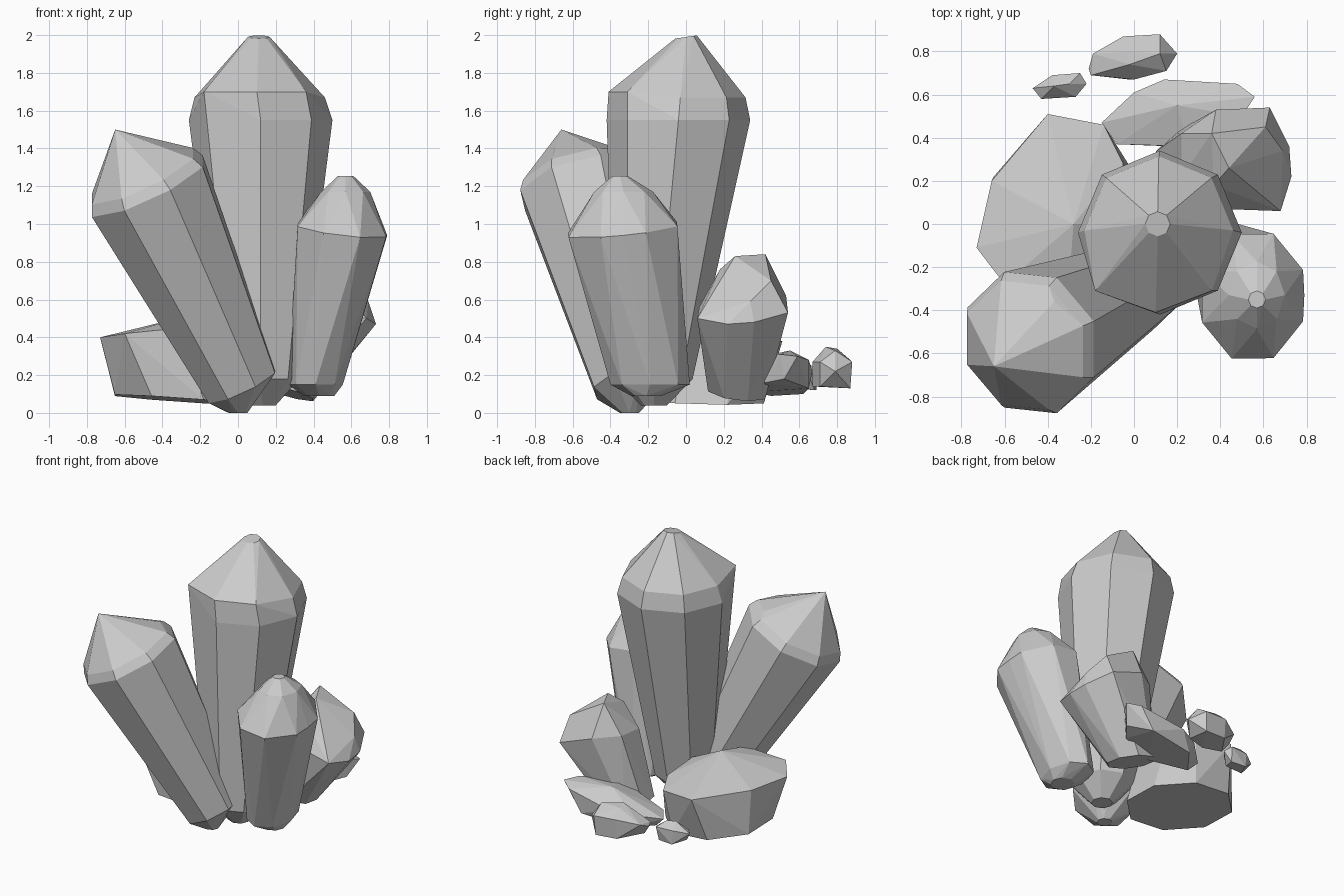
import bpy, bmesh, math
from mathutils import Vector


def ring(center, r, axis=(0, 0, 1), n=8, roll=0, squash=1.0):
    """n points around a centre, perpendicular to axis; first points to +x."""
    a = Vector(axis).normalized()
    u = Vector((1, 0, 0))
    u = (u - a * u.dot(a)).normalized()
    v = a.cross(u)
    pts = []
    for i in range(n):
        t = math.radians(roll) + 2 * math.pi * i / n
        pts.append(Vector(center) + u * r * math.cos(t) + v * r * squash * math.sin(t))
    return pts


def crystal(name, points):
    """Flat-faced convex stone wrapped around a few corner points."""
    bm = bmesh.new()
    for p in points:
        bm.verts.new(p)
    bmesh.ops.convex_hull(bm, input=bm.verts[:])
    loose = [v for v in bm.verts if not v.link_faces]
    bmesh.ops.delete(bm, geom=loose, context='VERTS')
    bmesh.ops.dissolve_limit(bm, angle_limit=math.radians(3),
                             verts=bm.verts[:], edges=bm.edges[:])
    bmesh.ops.recalc_face_normals(bm, faces=bm.faces[:])
    me = bpy.data.meshes.new(name)
    bm.to_mesh(me)
    bm.free()
    ob = bpy.data.objects.new(name, me)
    bpy.context.collection.objects.link(ob)
    return ob


# Tall central crystal: eight sides, tapered down, truncated tip
crystal("central_crystal",
        ring((0.13, -0.17, 0.04), 0.07)
        + ring((0.12, -0.17, 0.18), 0.205)
        + ring((0.12, -0.04, 1.55), 0.38)
        + ring((0.115, -0.03, 1.67), 0.345)
        + [(-0.18, -0.31, 1.70), (0.10, -0.41, 1.70), (0.36, -0.31, 1.70)]
        + ring((0.11, 0.0, 1.99), 0.058, axis=(0, -0.15, 1)))

# Long crystal leaning to the front left
lean = Vector((-0.42, -0.21, 0.88))
shoulder = Vector((-0.48, -0.55, 1.20))
crystal("left_leaning_crystal",
        ring((0.0, -0.30, 0.0), 0.05)
        + ring((0.02, -0.29, 0.15), 0.21, lean, roll=22.5)
        + ring(shoulder, 0.35, lean, roll=22.5)
        + ring(shoulder + lean * 0.06, 0.32, lean, roll=22.5)
        + [(-0.65, -0.66, 1.5), (-0.37, -0.36, 1.40), (-0.50, -0.75, 1.35)])

# Shorter crystal at the front right
crystal("front_right_crystal",
        ring((0.43, -0.21, 0.09), 0.08)
        + ring((0.41, -0.19, 0.15), 0.145, squash=1.45)
        + ring((0.55, -0.335, 0.97), 0.255, axis=(0.12, -0.1, 1), roll=22.5, squash=1.23)
        + [(0.79, -0.33, 0.94)]
        + ring((0.57, -0.33, 1.17), 0.13, squash=1.2)
        + ring((0.57, -0.35, 1.255), 0.04))

# Stubby crystal at the back right
crystal("back_right_crystal",
        ring((0.25, 0.27, 0.11), 0.165, axis=(0.25, 0.12, 0.9), roll=22.5)
        + [(0.63, 0.54, 0.53), (0.72, 0.36, 0.48), (0.73, 0.22, 0.47),
           (0.68, 0.06, 0.50), (0.40, 0.07, 0.56), (0.22, 0.22, 0.62),
           (0.22, 0.42, 0.64), (0.38, 0.53, 0.62), (0.69, 0.34, 0.59),
           (0.36, 0.42, 0.84), (0.44, 0.26, 0.83), (0.37, 0.18, 0.76),
           (0.61, 0.45, 0.70)])

# Broad low stone on the left
crystal("left_low_crystal",
        ring((-0.32, 0.08, 0.07), 0.36, axis=(0.07, 0.03, 1), roll=22.5)
        + [(-0.40, 0.51, 0.38), (-0.14, 0.46, 0.36), (-0.05, 0.28, 0.38),
           (-0.66, 0.20, 0.40), (-0.73, -0.11, 0.40), (-0.60, -0.28, 0.42),
           (-0.30, -0.25, 0.45), (-0.28, 0.0, 0.51), (-0.05, 0.0, 0.40)])

# Flat shard at the back, rising to the right
crystal("back_shard",
        [(-0.15, 0.47, 0.16), (-0.08, 0.37, 0.17), (0.0, 0.61, 0.20),
         (0.14, 0.67, 0.22), (0.48, 0.65, 0.28), (0.56, 0.59, 0.30),
         (0.20, 0.55, 0.33), (0.25, 0.36, 0.29), (0.50, 0.50, 0.31),
         (-0.08, 0.45, 0.09), (0.05, 0.62, 0.10), (0.38, 0.65, 0.13),
         (0.50, 0.52, 0.18), (0.42, 0.42, 0.16), (0.18, 0.36, 0.11)])

# Small loose chips behind the cluster
crystal("large_chip",
        [(-0.21, 0.72, 0.22), (-0.19, 0.79, 0.25), (-0.05, 0.87, 0.28),
         (0.12, 0.88, 0.27), (0.20, 0.79, 0.22), (0.15, 0.71, 0.27),
         (0.0, 0.67, 0.27), (-0.20, 0.69, 0.24), (-0.02, 0.74, 0.35),
         (-0.02, 0.80, 0.34), (0.12, 0.79, 0.33), (-0.16, 0.70, 0.15),
         (-0.05, 0.86, 0.14), (0.11, 0.87, 0.13), (0.12, 0.71, 0.14),
         (-0.02, 0.67, 0.14)])
crystal("small_chip",
        [(-0.47, 0.63, 0.20), (-0.38, 0.69, 0.22), (-0.25, 0.70, 0.22),
         (-0.22, 0.65, 0.20), (-0.27, 0.59, 0.21), (-0.43, 0.58, 0.20),
         (-0.37, 0.64, 0.27), (-0.30, 0.65, 0.26), (-0.42, 0.59, 0.13),
         (-0.37, 0.69, 0.12), (-0.26, 0.68, 0.12), (-0.28, 0.60, 0.13)])
